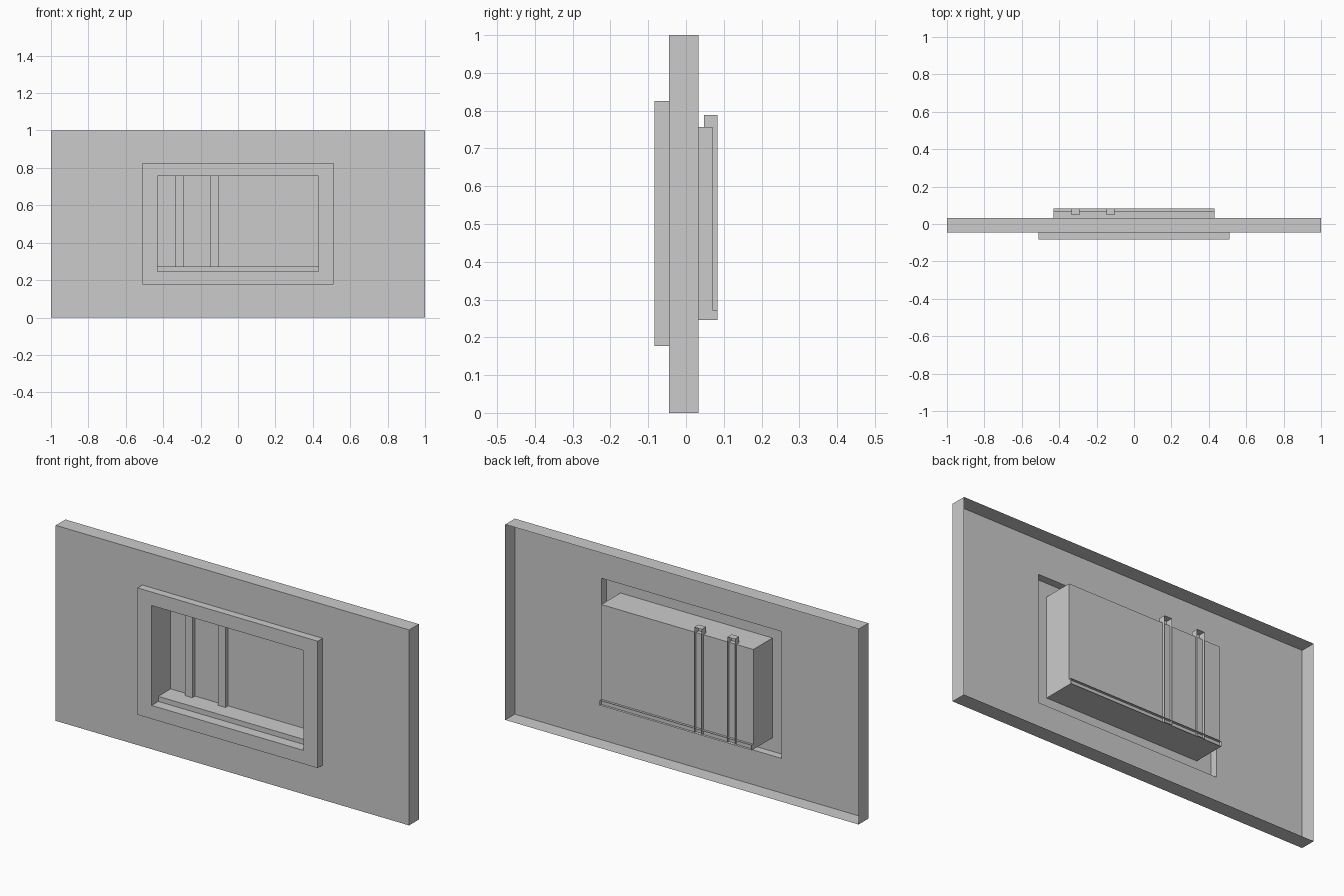
import bpy, bmesh

if "Cube" in bpy.data.objects:
    bpy.data.objects.remove(bpy.data.objects["Cube"])


def finish(bm, name):
    mesh = bpy.data.meshes.new(name)
    bm.to_mesh(mesh)
    bm.free()
    obj = bpy.data.objects.new(name, mesh)
    bpy.context.collection.objects.link(obj)
    return obj


def loft(name, rings):
    """Skin upright rectangles (half_width, z0, z1, y), capping the last one."""
    bm = bmesh.new()
    loops = [[bm.verts.new(p) for p in ((-w, y, z0), (w, y, z0), (w, y, z1), (-w, y, z1))]
             for w, z0, z1, y in rings]
    for a, b in zip(loops, loops[1:]):
        for i in range(4):
            j = (i + 1) % 4
            bm.faces.new((a[i], a[j], b[j], b[i]))
    bm.faces.new(loops[-1])
    return finish(bm, name)


def open_back_box(name, x0, x1, y0, y1, z0, z1):
    """Box without its rear face."""
    bm = bmesh.new()
    bmesh.ops.create_cube(bm, size=1)
    for v in bm.verts:
        v.co.x = x1 if v.co.x > 0 else x0
        v.co.y = y1 if v.co.y > 0 else y0
        v.co.z = z1 if v.co.z > 0 else z0
    bm.normal_update()
    rear = [f for f in bm.faces if f.normal.y > 0.9]
    bmesh.ops.delete(bm, geom=rear, context='FACES')
    return finish(bm, name)


# Wall shell, raised window frame and recessed pane in one skin, open at the back
loft("wall_with_window", [
    (1.0, 0.0, 1.0, 0.033),
    (1.0, 0.0, 1.0, -0.045),
    (0.51, 0.177, 0.826, -0.045),
    (0.51, 0.177, 0.826, -0.084),
    (0.43, 0.246, 0.757, -0.084),
    (0.43, 0.246, 0.757, 0.07),
])

# Inner window sill
open_back_box("window_sill", -0.43, 0.43, -0.03, 0.083, 0.246, 0.272)

# Vertical bars in front of the pane
for i, x in enumerate((-0.313, -0.126)):
    open_back_box(f"window_bar_{i + 1}", x - 0.021, x + 0.021, 0.048, 0.083, 0.25, 0.789)
